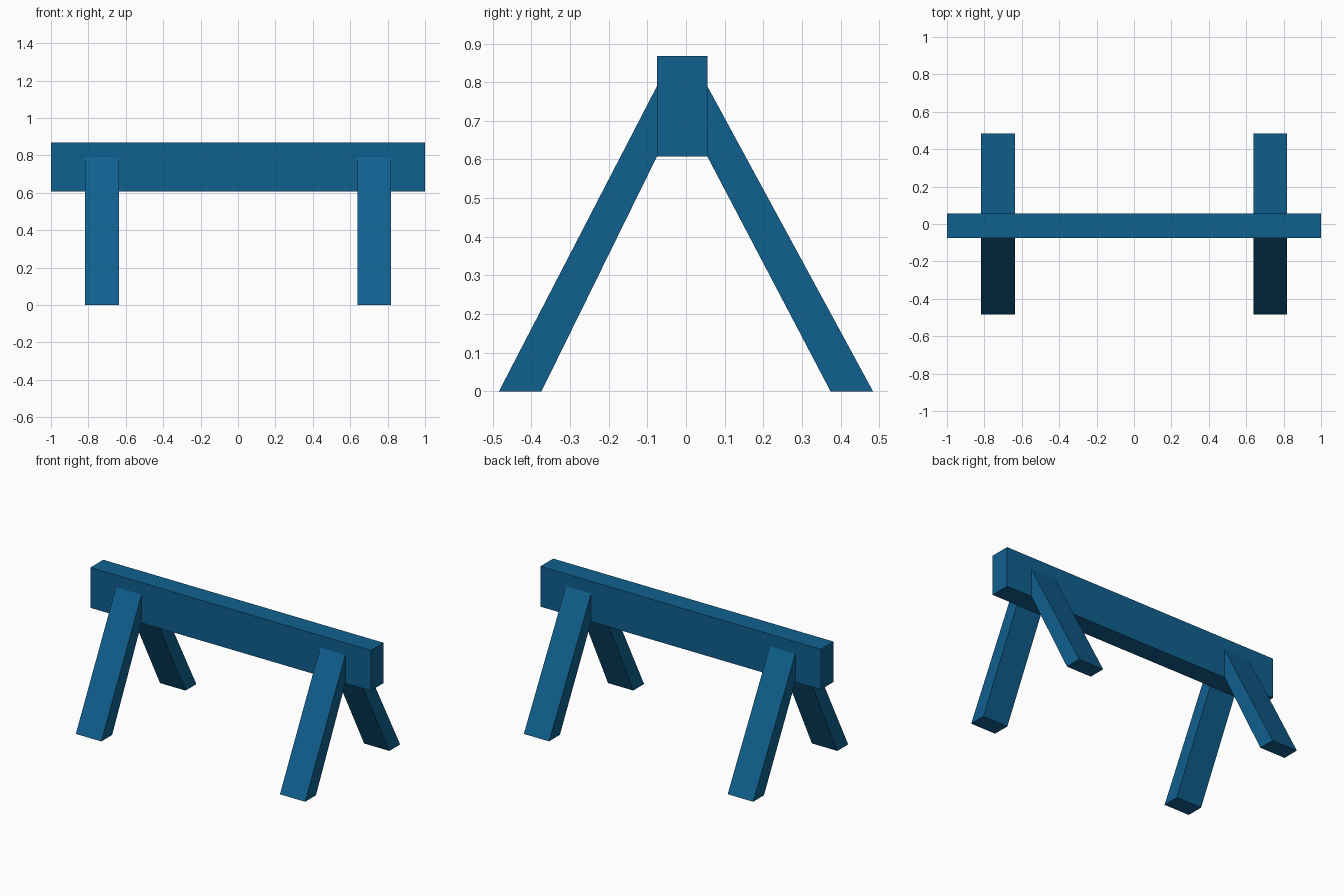
import bpy

if "Cube" in bpy.data.objects:
    bpy.data.objects.remove(bpy.data.objects["Cube"])

blue = bpy.data.materials.new("blue paint")
blue.diffuse_color = (0.005, 0.117, 0.275, 1)
blue.use_nodes = True
blue.node_tree.nodes["Principled BSDF"].inputs["Base Color"].default_value = blue.diffuse_color


def prism(name, profile, x0, x1):
    """Extrude a (y, z) profile along x."""
    n = len(profile)
    verts = [(x, y, z) for x in (x0, x1) for y, z in profile]
    faces = [list(range(n))[::-1], list(range(n, 2 * n))]
    faces += [[i, (i + 1) % n, n + (i + 1) % n, n + i] for i in range(n)]
    # Keep face normals outward for either winding of the profile
    area = sum(profile[i][0] * profile[(i + 1) % n][1]
               - profile[(i + 1) % n][0] * profile[i][1] for i in range(n))
    if area < 0:
        faces = [f[::-1] for f in faces]
    mesh = bpy.data.meshes.new(name)
    mesh.from_pydata(verts, [], faces)
    mesh.materials.append(blue)
    obj = bpy.data.objects.new(name, mesh)
    bpy.context.collection.objects.link(obj)
    return obj


# Horizontal top beam
prism("top_beam", [(-0.075, 0.608), (0.055, 0.608), (0.055, 0.868), (-0.075, 0.868)], -1, 1)

# Splayed legs, cut flat at the floor and vertical against the beam
front = [(-0.484, 0), (-0.374, 0), (-0.075, 0.608), (-0.075, 0.79)]
back = [(0.374, 0), (0.484, 0), (0.055, 0.79), (0.055, 0.608)]
for side, x0, x1 in (("left", -0.818, -0.636), ("right", 0.638, 0.818)):
    prism("front_leg_" + side, front, x0, x1)
    prism("back_leg_" + side, back, x0, x1)
